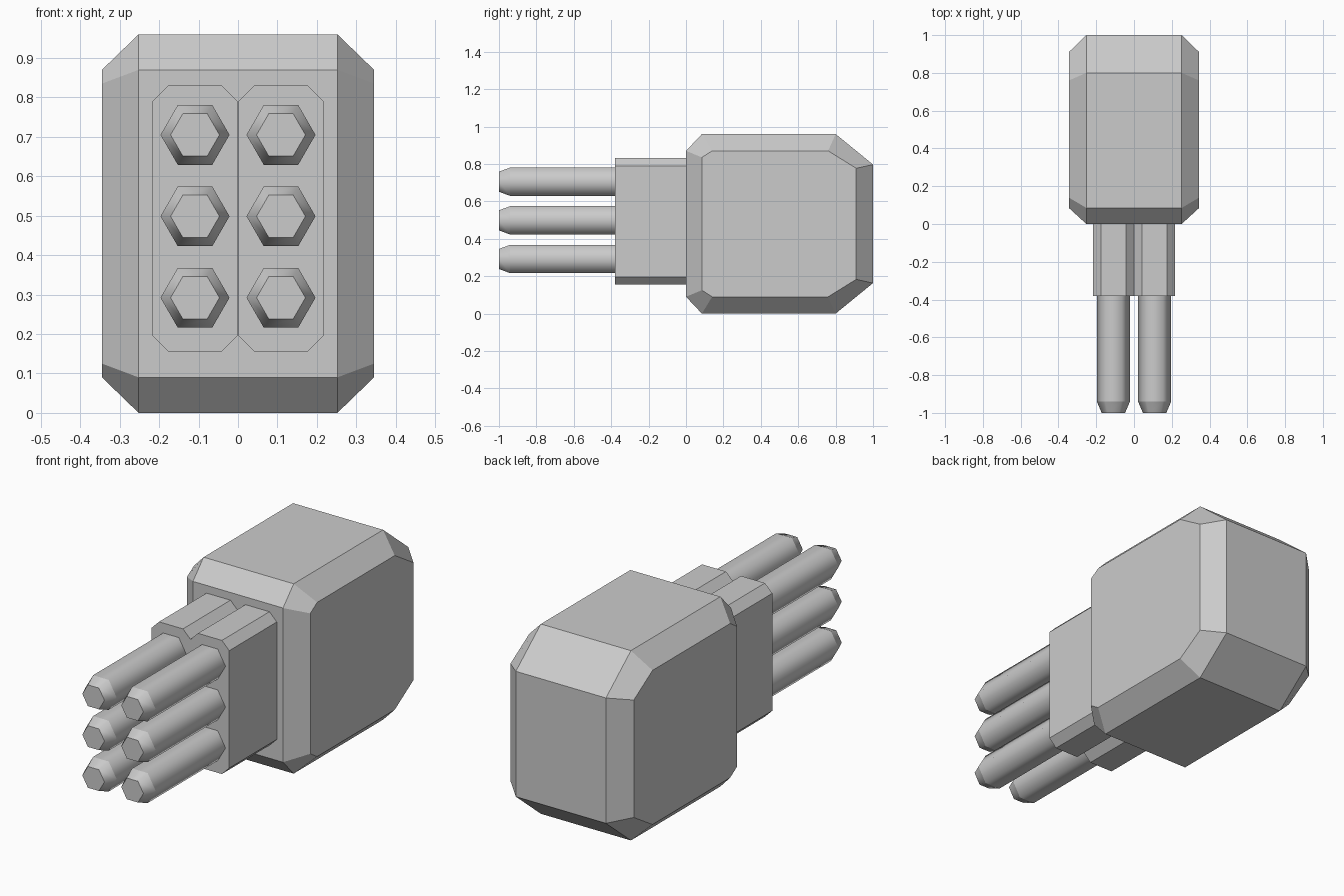
import bpy, bmesh, math

if "Cube" in bpy.data.objects:
    bpy.data.objects.remove(bpy.data.objects["Cube"])

grey = bpy.data.materials.new("plain grey")
grey.diffuse_color = (0.6, 0.6, 0.6, 1)
grey.use_nodes = True
grey.node_tree.nodes["Principled BSDF"].inputs["Base Color"].default_value = grey.diffuse_color


def loft(name, rings):
    """Closed solid skinned through rings of equal point count."""
    bm = bmesh.new()
    loops = [[bm.verts.new(p) for p in ring] for ring in rings]
    n = len(loops[0])
    for a, b in zip(loops, loops[1:]):
        for i in range(n):
            j = (i + 1) % n
            bm.faces.new((a[i], a[j], b[j], b[i]))
    bm.faces.new(loops[0])
    bm.faces.new(loops[-1])
    bmesh.ops.recalc_face_normals(bm, faces=bm.faces)
    mesh = bpy.data.meshes.new(name)
    bm.to_mesh(mesh)
    bm.free()
    mesh.materials.append(grey)
    ob = bpy.data.objects.new(name, mesh)
    bpy.context.collection.objects.link(ob)
    return ob


# Chamfered plug body: wide middle profile, smaller side faces
H = 0.96


def profile(x, upper):
    pts = upper + [(y, H - z) for y, z in reversed(upper)]
    return [(x, y, z) for y, z in pts]


middle = [(0, 0.87), (0.085, H), (0.8, H), (1, 0.797)]
side = [(0.085, 0.835), (0.14, 0.87), (0.76, 0.87), (0.91, 0.777)]
loft("plug_body", [profile(-0.345, side), profile(-0.252, middle),
                   profile(0.252, middle), profile(0.345, side)])


# Two connector blocks with cut corners
def octagon(cx, cz, hx, hz, c, y):
    pts = [(hx, hz - c), (hx - c, hz), (c - hx, hz), (-hx, hz - c),
           (-hx, c - hz), (c - hx, -hz), (hx - c, -hz), (hx, c - hz)]
    return [(cx + x, y, cz + z) for x, z in pts]


for label, s in (("left", -1), ("right", 1)):
    loft("connector_block_" + label,
         [octagon(s * 0.109, 0.493, 0.108, 0.338, 0.041, y) for y in (0, -0.38)])


# Six hexagonal pins with tapered tips
def hexagon(cx, cz, r, y):
    return [(cx + r * math.cos(k * math.pi / 3), y, cz + r * math.sin(k * math.pi / 3))
            for k in range(6)]


for label, cx in (("left", -0.109), ("right", 0.109)):
    for row, cz in enumerate((0.292, 0.4985, 0.705)):
        pin = loft(f"pin_{label}_{row + 1}",
                   [hexagon(cx, cz, 0.0875, -0.37), hexagon(cx, cz, 0.0875, -0.94),
                    hexagon(cx, cz, 0.062, -1)])
        # smooth around the pin, crisp at the rings
        mesh = pin.data
        mesh.shade_smooth()
        for e in mesh.edges:
            a, b = (mesh.vertices[i].co.y for i in e.vertices)
            e.use_edge_sharp = abs(a - b) < 0.001
